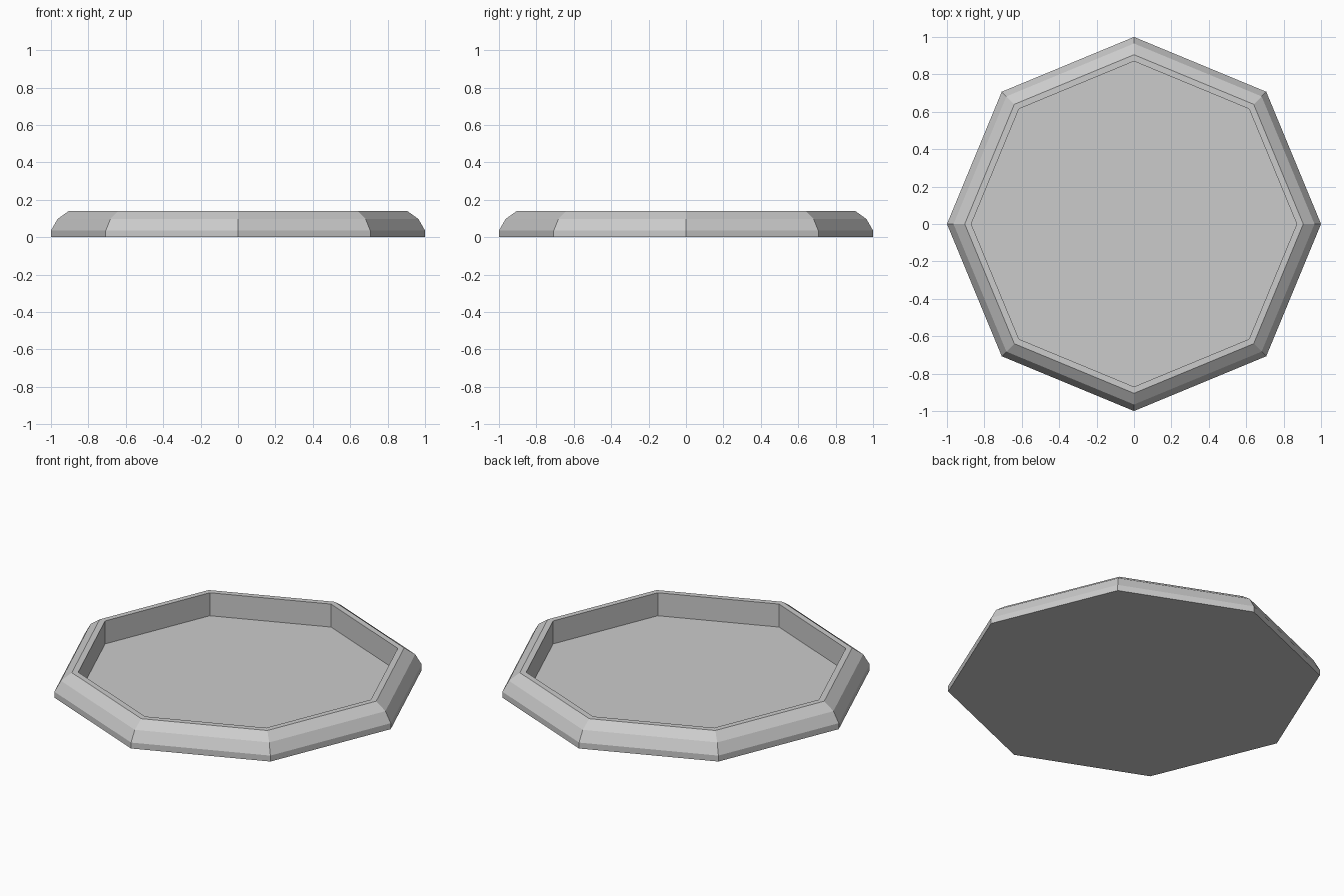
import bpy
import bmesh
from math import cos, sin, pi

SIDES = 8

cube = bpy.data.objects.get("Cube")
if cube:
    bpy.data.objects.remove(cube, do_unlink=True)

# Single grey material
GREY = (0.6, 0.6, 0.6, 1.0)
grey = bpy.data.materials.new("light grey")
grey.use_nodes = True
grey.diffuse_color = GREY
grey.node_tree.nodes["Principled BSDF"].inputs["Base Color"].default_value = GREY


def lathe(name, profile):
    """Revolve a radius/height profile and cap both ends with flat polygons."""
    bm = bmesh.new()
    rings = []
    for r, z in profile:
        angles = [2 * pi * i / SIDES for i in range(SIDES)]
        rings.append([bm.verts.new((r * cos(a), r * sin(a), z)) for a in angles])
    for low, high in zip(rings, rings[1:]):
        for i in range(SIDES):
            j = (i + 1) % SIDES
            bm.faces.new((low[i], low[j], high[j], high[i]))
    bm.faces.new(rings[0][::-1])
    bm.faces.new(rings[-1])
    mesh = bpy.data.meshes.new(name)
    bm.to_mesh(mesh)
    bm.free()
    mesh.materials.append(grey)
    obj = bpy.data.objects.new(name, mesh)
    bpy.context.collection.objects.link(obj)
    return obj


# Shallow tray: underside, rounded outer rim, flat lip, inner wall, floor
lathe("octagonal_tray", [
    (1.0, 0.0),
    (1.0, 0.035),
    (0.965, 0.097),
    (0.905, 0.14),
    (0.87, 0.14),
    (0.87, 0.004),
])
